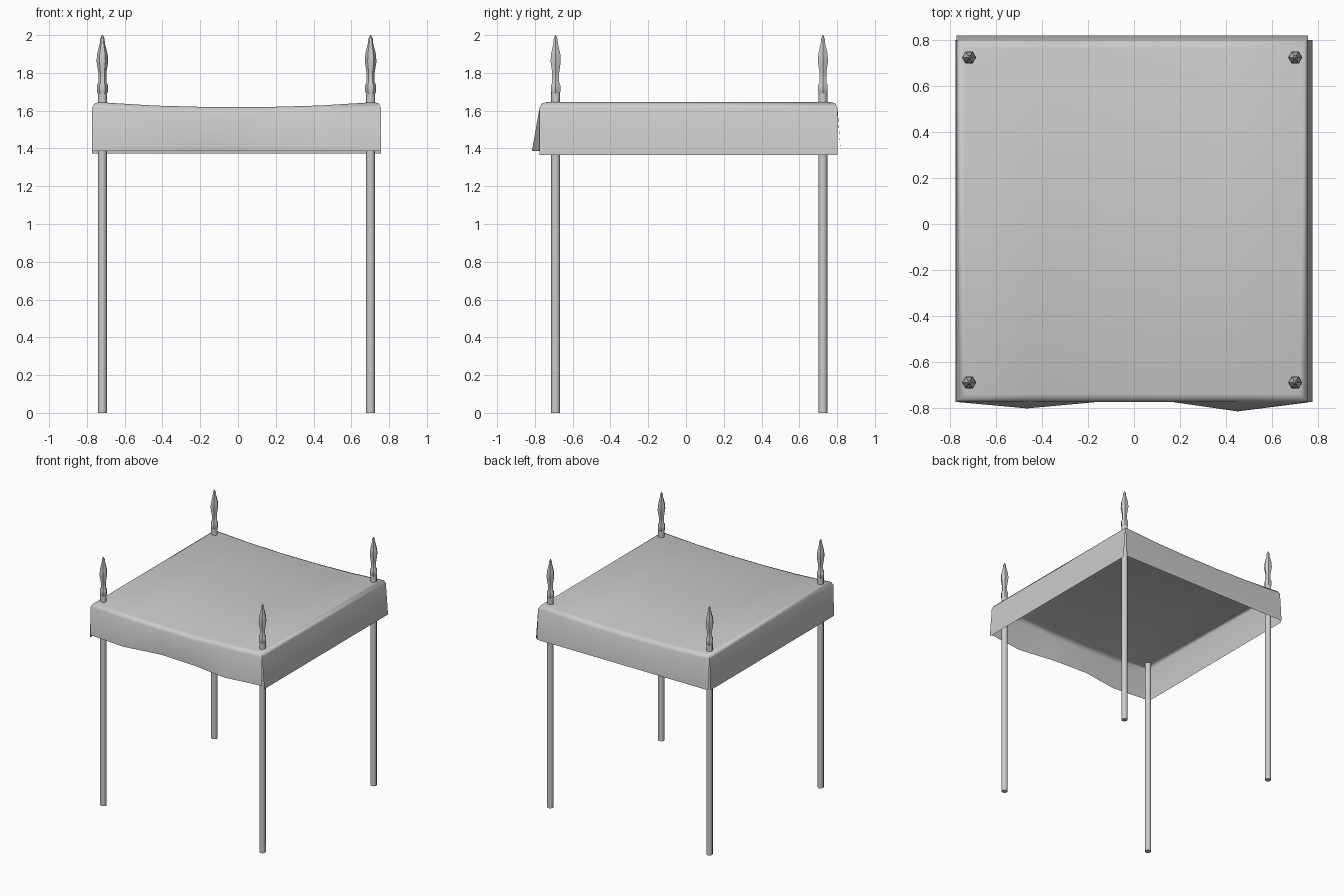
import bpy, bmesh, math

if "Cube" in bpy.data.objects:
    bpy.data.objects.remove(bpy.data.objects["Cube"])


def finish(name, bm, angle, recalc=True):
    if recalc:
        bmesh.ops.recalc_face_normals(bm, faces=bm.faces)
    me = bpy.data.meshes.new(name)
    bm.to_mesh(me)
    bm.free()
    ob = bpy.data.objects.new(name, me)
    bpy.context.collection.objects.link(ob)
    bpy.ops.object.select_all(action='DESELECT')
    ob.select_set(True)
    bpy.context.view_layer.objects.active = ob
    bpy.ops.object.shade_smooth_by_angle(angle=math.radians(angle))
    return ob


def lathe(name, profile, x, y, sides, angle):
    bm = bmesh.new()
    rings = []
    for r, z in profile:
        rings.append([bm.verts.new((x + r * math.cos(2 * math.pi * i / sides),
                                    y + r * math.sin(2 * math.pi * i / sides), z))
                      for i in range(sides)])
    for a, b in zip(rings, rings[1:]):
        for i in range(sides):
            j = (i + 1) % sides
            bm.faces.new((a[i], a[j], b[j], b[i]))
    bm.faces.new(rings[0][::-1])
    bm.faces.new(rings[-1])
    return finish(name, bm, angle)


# Posts with spear finials
FINIAL = [(0.021, 1.685), (0.029, 1.70), (0.029, 1.735), (0.021, 1.75),
          (0.021, 1.80), (0.031, 1.86), (0.028, 1.90), (0.013, 1.96),
          (0.012, 1.98), (0.002, 2.0)]
for side, x in (("left", -0.718), ("right", 0.702)):
    for end, y in (("front", -0.69), ("back", 0.725)):
        lathe(f"{end}_{side}_post", [(0.024, 0), (0.024, 1.70)], x, y, 8, 50)
        lathe(f"{end}_{side}_finial", FINIAL, x, y, 6, 30)

# Canopy cloth: sagging top with rounded rim and four separate valances
X0, X1, Y0, Y1 = -0.772, 0.757, -0.775, 0.802
N = 5
SAG = [0, 0.018, 0.026, 0.026, 0.018, 0]
bm = bmesh.new()


def edge_row(inset, drop, y):
    row = []
    for i in range(N + 1):
        x = X0 + inset + (X1 - X0 - 2 * inset) * i / N
        row.append(bm.verts.new((x, y, 1.645 - SAG[i] - drop)))
    return row


RIM = [(0.035, 0.0), (0.012, 0.007), (0.0, 0.03)]
fronts = [edge_row(s, d, Y0 + s) for s, d in RIM]
backs = [edge_row(s, d, Y1 - s) for s, d in RIM]


def strip(a, b):
    for i in range(len(a) - 1):
        bm.faces.new((a[i], a[i + 1], b[i + 1], b[i]))


strip(fronts[0], backs[0])
for k in range(2):
    strip(fronts[k + 1], fronts[k])
    strip(backs[k], backs[k + 1])
    bm.faces.new((fronts[k][0], backs[k][0], backs[k + 1][0], fronts[k + 1][0]))
    bm.faces.new((fronts[k][-1], fronts[k + 1][-1], backs[k + 1][-1], backs[k][-1]))

# Wavy front valance
WAVE = [-0.775, -0.803, -0.757, -0.772, -0.816, -0.777]
strip([bm.verts.new((v.co.x, WAVE[i], 1.387)) for i, v in enumerate(fronts[2])], fronts[2])
# Back valance
strip(backs[2], [bm.verts.new((v.co.x, 0.82, 1.372)) for v in backs[2]])
# Side valances
for x, i in ((-0.778, 0), (0.777, -1)):
    f, b = fronts[2][i], backs[2][i]
    lf = bm.verts.new((x, f.co.y, 1.366))
    lb = bm.verts.new((x, b.co.y, 1.366))
    bm.faces.new((f, b, lb, lf) if i == 0 else (f, lf, lb, b))
finish("canopy_cloth", bm, 60, recalc=False)
